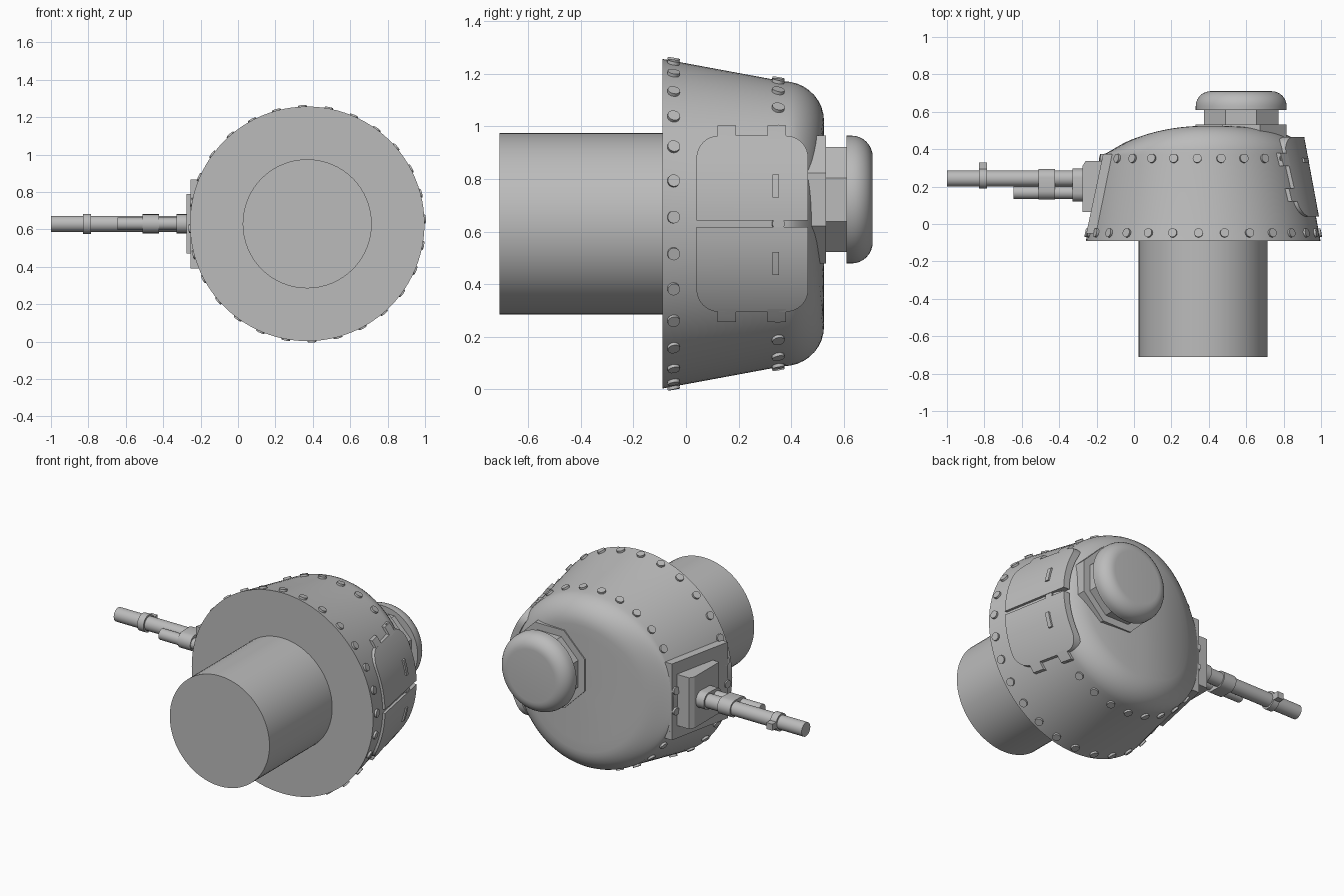
import bpy, bmesh
from math import sin, cos, pi, radians, sqrt
from mathutils import Vector

old = bpy.data.objects.get("Cube")
if old:
    bpy.data.objects.remove(old, do_unlink=True)

steel = bpy.data.materials.new("grey_steel")
steel.use_nodes = True
GREY = (0.5, 0.5, 0.5, 1)
steel.diffuse_color = GREY
steel.node_tree.nodes["Principled BSDF"].inputs["Base Color"].default_value = GREY

CX, CZ = 0.37, 0.63          # turret axis, running along y
Y_BASE, Y_EDGE = -0.09, 0.37  # bottom and top of the conical wall


def wall_radius(y):
    return 0.627 - 0.185 * (y - Y_BASE)


def finish(name, bm, smooth=True):
    bmesh.ops.recalc_face_normals(bm, faces=bm.faces)
    mesh = bpy.data.meshes.new(name)
    bm.to_mesh(mesh)
    bm.free()
    obj = bpy.data.objects.new(name, mesh)
    bpy.context.collection.objects.link(obj)
    mesh.materials.append(steel)
    if smooth:
        bpy.ops.object.select_all(action='DESELECT')
        bpy.context.view_layer.objects.active = obj
        obj.select_set(True)
        bpy.ops.object.shade_smooth_by_angle(angle=radians(32))
    return obj


def add_loft(bm, rings):
    """Skin a row of closed rings and cap both ends."""
    rows = [[bm.verts.new(p) for p in ring] for ring in rings]
    for a, b in zip(rows, rows[1:]):
        for i in range(len(a)):
            j = (i + 1) % len(a)
            bm.faces.new((a[i], a[j], b[j], b[i]))
    bm.faces.new(rows[0])
    bm.faces.new(rows[-1])


def loft(name, rings, smooth=True):
    bm = bmesh.new()
    add_loft(bm, rings)
    return finish(name, bm, smooth)


def ring_y(r, y, cx=CX, cz=CZ, n=64, turn=0.0):
    return [Vector((cx + r * cos(2 * pi * i / n + turn), y,
                    cz + r * sin(2 * pi * i / n + turn))) for i in range(n)]


def lathe_y(name, profile, smooth=True, **kw):
    return loft(name, [ring_y(r, y, **kw) for r, y in profile], smooth)


def rod_x(name, x0, x1, y, r, y_low=None, r_low=None, n=32):
    """Round rod along x, or a two-centre oval when a lower centre is given."""
    def section(x):
        pts = []
        for i in range(n):
            a = 2 * pi * (i + 0.5) / n
            low = y_low is not None and sin(a) < 0
            c, rad = (y_low, r_low) if low else (y, r)
            pts.append(Vector((x, c + rad * sin(a), CZ + rad * cos(a))))
        return pts
    return loft(name, [section(x0), section(x1)])


def prism_z(name, outline, z0, z1):
    return loft(name, [[Vector((x, y, z)) for x, y in outline] for z in (z0, z1)], False)


# Turret shell: conical wall, rounded edge, roof sloping down to the gun
def roof_height(x):
    if x < 0.4:
        return 0.525 - 0.15 * min(1, (0.4 - x) / 0.57) ** 2.2
    return 0.525 - 0.05 * ((x - 0.4) / 0.46) ** 2.3


shell = [ring_y(wall_radius(Y_BASE), Y_BASE, n=96), ring_y(wall_radius(Y_EDGE), Y_EDGE, n=96)]
r_edge, fillet = wall_radius(Y_EDGE), 0.15
for k in range(1, 10):
    a = k / 9 * pi / 2
    ring = ring_y(r_edge - fillet * (1 - cos(a)), 0, n=96)
    for p in ring:
        p.y = Y_EDGE + max(0.002, roof_height(p.x) - Y_EDGE) * sin(a)
    shell.append(ring)
for r in (0.33, 0.26, 0.19, 0.12, 0.05, 0.01):
    ring = ring_y(r, 0, n=96)
    for p in ring:
        p.y = roof_height(p.x)
    shell.append(ring)
loft("turret_shell", shell)

# Basket below the turret
lathe_y("turret_basket", [(0.345, -0.71), (0.345, Y_BASE + 0.01)])

# Cupola: octagonal plate and neck, rounded cap
cup = dict(cx=0.573, cz=0.722)
octa = 1 / cos(pi / 8)
lathe_y("cupola_plate", [(0.243 * octa, 0.45), (0.243 * octa, 0.532)], False, n=8, turn=pi / 8, **cup)
lathe_y("cupola_neck", [(0.2 * octa, 0.5), (0.2 * octa, 0.62)], False, n=8, turn=pi / 8, **cup)
cap = [(0.243, 0.61), (0.243, 0.63)]
cap += [(0.163 + 0.08 * cos(a), 0.63 + 0.08 * sin(a)) for a in (k * pi / 16 for k in range(1, 9))]
lathe_y("cupola_cap", cap, **cup)

# Rivet rows around the wall
slope = Vector((1, 0.185, 0)).normalized()


def rivet_row(name, y, count, start):
    bm = bmesh.new()
    for i in range(count):
        a = start + 2 * pi * i / count
        out = Vector((cos(a) * slope.x, slope.y, sin(a) * slope.x))
        side = Vector((-sin(a), 0, cos(a)))
        up = out.cross(side)
        r = wall_radius(y)
        base = Vector((CX + r * cos(a), y, CZ + r * sin(a)))
        add_loft(bm, [[base + out * h + (side * cos(t) + up * sin(t)) * 0.024
                       for t in (2 * pi * k / 14 for k in range(14))] for h in (-0.01, 0.012)])
    finish(name, bm)


rivet_row("lower_rivets", -0.048, 28, radians(2.3))
rivet_row("upper_rivets", 0.35, 27, 0)


# Side hatch leaves, hinges and grips follow the curve of the wall
def wall_plate(name, side, z0, z1, y0, y1, outer, inner, corner=0.0, steps=16):
    """z0 and z1 are distances from the turret axis, side is +1 or -1."""
    rings = []
    for k in range(steps + 1):
        d = z0 + (z1 - z0) * sin(k / steps * pi / 2)
        cut = 0.0
        if corner:
            over = max(0.0, d - (z1 - corner))
            cut = corner - sqrt(max(0.0, corner ** 2 - over ** 2))

        def at(y, off):
            r = wall_radius(y) + off
            return Vector((CX + sqrt(r * r - d * d), y, CZ + side * d))
        lo, hi = y0 + cut, y1 - cut
        rings.append([at(lo, inner), at(hi, inner), at(hi, outer), at(lo, outer)])
    loft(name, rings)


for side, tag in ((1, "upper"), (-1, "lower")):
    wall_plate(tag + "_hatch", side, 0.012, 0.335, 0.04, 0.465, 0.016, -0.025, 0.085)
    for y, part in ((0.12, "front"), (0.31, "rear")):
        wall_plate(f"{tag}_hatch_{part}_hinge", side, 0.325, 0.373, y, y + 0.07, 0.016, -0.025, steps=3)
    z = 0.1 if side > 0 else 0.107
    wall_plate(tag + "_hatch_grip", side, z, z + 0.088, 0.33, 0.354, 0.026, 0.0, steps=3)

# Gun mount plates
prism_z("mount_plate", [(-0.255, -0.05), (-0.19, -0.05), (-0.10, 0.375), (-0.165, 0.375)], 0.39, 0.866)
prism_z("mount_block", [(-0.275, 0.065), (-0.20, 0.065), (-0.15, 0.338), (-0.258, 0.338), (-0.275, 0.31)],
        0.47, 0.79)

# Main barrel, second barrel, collar, clamp and front sight
rod_x("main_barrel", -1.0, -0.25, 0.243, 0.043)
rod_x("second_barrel", -0.645, -0.25, 0.168, 0.034)
rod_x("barrel_collar", -0.33, -0.25, 0.243, 0.053, 0.17, 0.05)
rod_x("barrel_clamp", -0.51, -0.422, 0.243, 0.052, 0.18, 0.05)
rod_x("sight_ring", -0.83, -0.787, 0.243, 0.054)
prism_z("sight_post", [(-0.83, 0.27), (-0.787, 0.27), (-0.787, 0.33), (-0.83, 0.33)], CZ - 0.02, CZ + 0.02)
